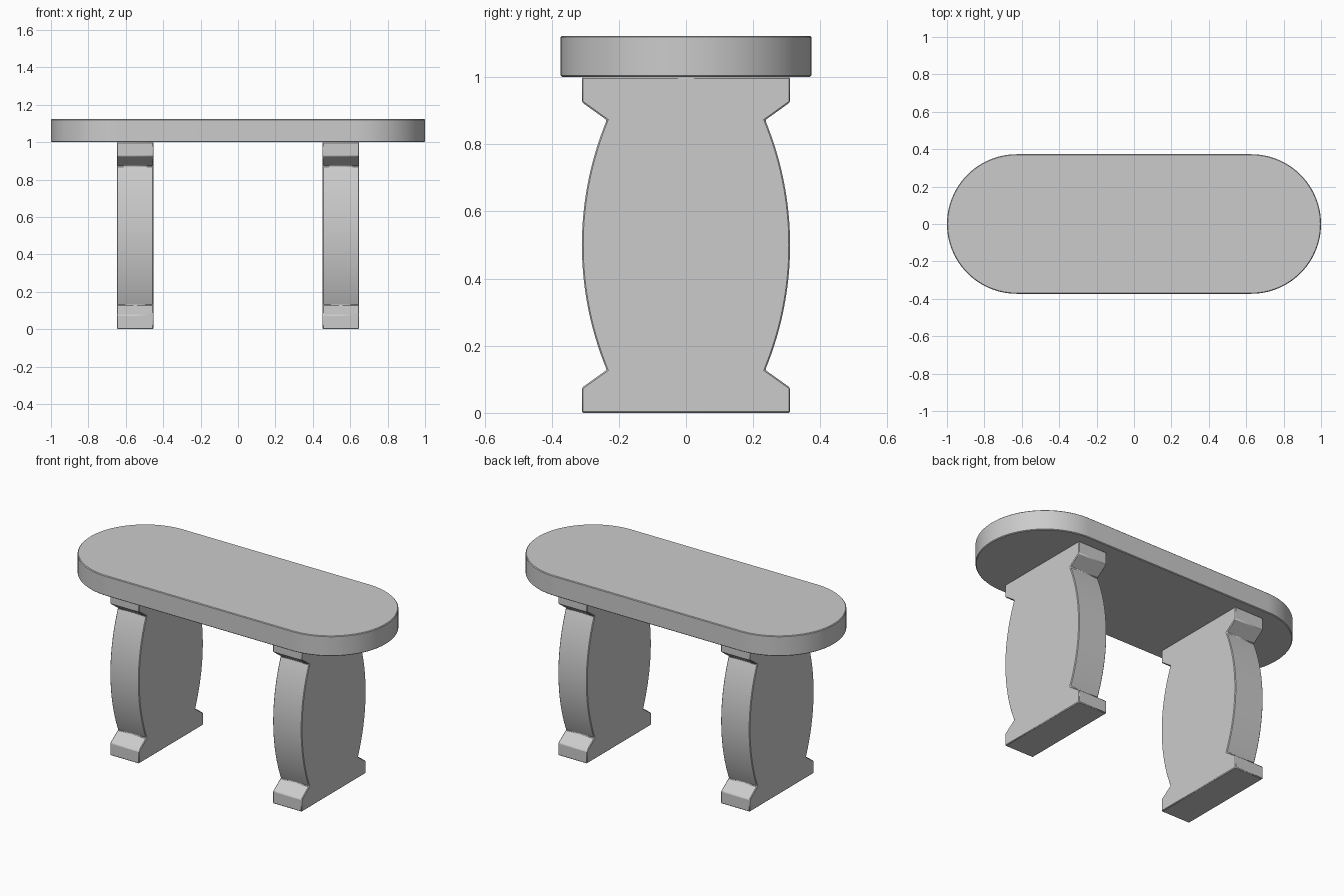
import bpy, bmesh
from math import sin, cos, pi, asin, radians

if "Cube" in bpy.data.objects:
    bpy.data.objects.remove(bpy.data.objects["Cube"])


def extrude_profile(name, points, vec):
    """Solid made by sweeping a closed outline along vec, with finely eased edges."""
    bm = bmesh.new()
    face = bm.faces.new([bm.verts.new(p) for p in points])
    ext = bmesh.ops.extrude_face_region(bm, geom=[face])
    bmesh.ops.translate(bm, vec=vec,
                        verts=[v for v in ext["geom"] if isinstance(v, bmesh.types.BMVert)])
    bmesh.ops.recalc_face_normals(bm, faces=bm.faces)
    mesh = bpy.data.meshes.new(name)
    bm.to_mesh(mesh)
    bm.free()
    obj = bpy.data.objects.new(name, mesh)
    bpy.context.collection.objects.link(obj)
    bevel = obj.modifiers.new("eased_edges", "BEVEL")
    bevel.width = 0.004
    bevel.segments = 1
    bevel.limit_method = 'ANGLE'
    bevel.angle_limit = radians(30)
    bpy.ops.object.select_all(action='DESELECT')
    obj.select_set(True)
    bpy.context.view_layer.objects.active = obj
    bpy.ops.object.shade_smooth_by_angle(angle=radians(30))
    return obj


# Table top: rounded-end slab
R, N, LEG_H, TOP_Z = 0.373, 48, 1.0, 1.123
outline = []
for side in (1, -1):
    for i in range(N + 1):
        a = -pi / 2 + pi * i / N
        outline.append((side * (1 - R + R * cos(a)), side * R * sin(a), LEG_H))
extrude_profile("table_top", outline, (0, 0, TOP_Z - LEG_H))

# Leg profile: square foot and head, angled notches, bulging circular-arc sides
WIDE, NECK, FOOT, NOTCH = 0.31, 0.236, 0.075, 0.128
half, sag = 0.5 - NOTCH, WIDE - NECK
radius = (half ** 2 + sag ** 2) / (2 * sag)
sweep = asin(half / radius)
edge = [(WIDE, 0), (WIDE, FOOT)]
for i in range(33):
    a = -sweep + 2 * sweep * i / 32
    edge.append((WIDE - radius + radius * cos(a), 0.5 + radius * sin(a)))
edge += [(WIDE, LEG_H - FOOT), (WIDE, LEG_H)]
profile = edge + [(-y, z) for y, z in reversed(edge)]

# Two slab legs
for name, x in (("left_leg", -0.647), ("right_leg", 0.452)):
    extrude_profile(name, [(x, y, z) for y, z in profile], (0.195, 0, 0))
